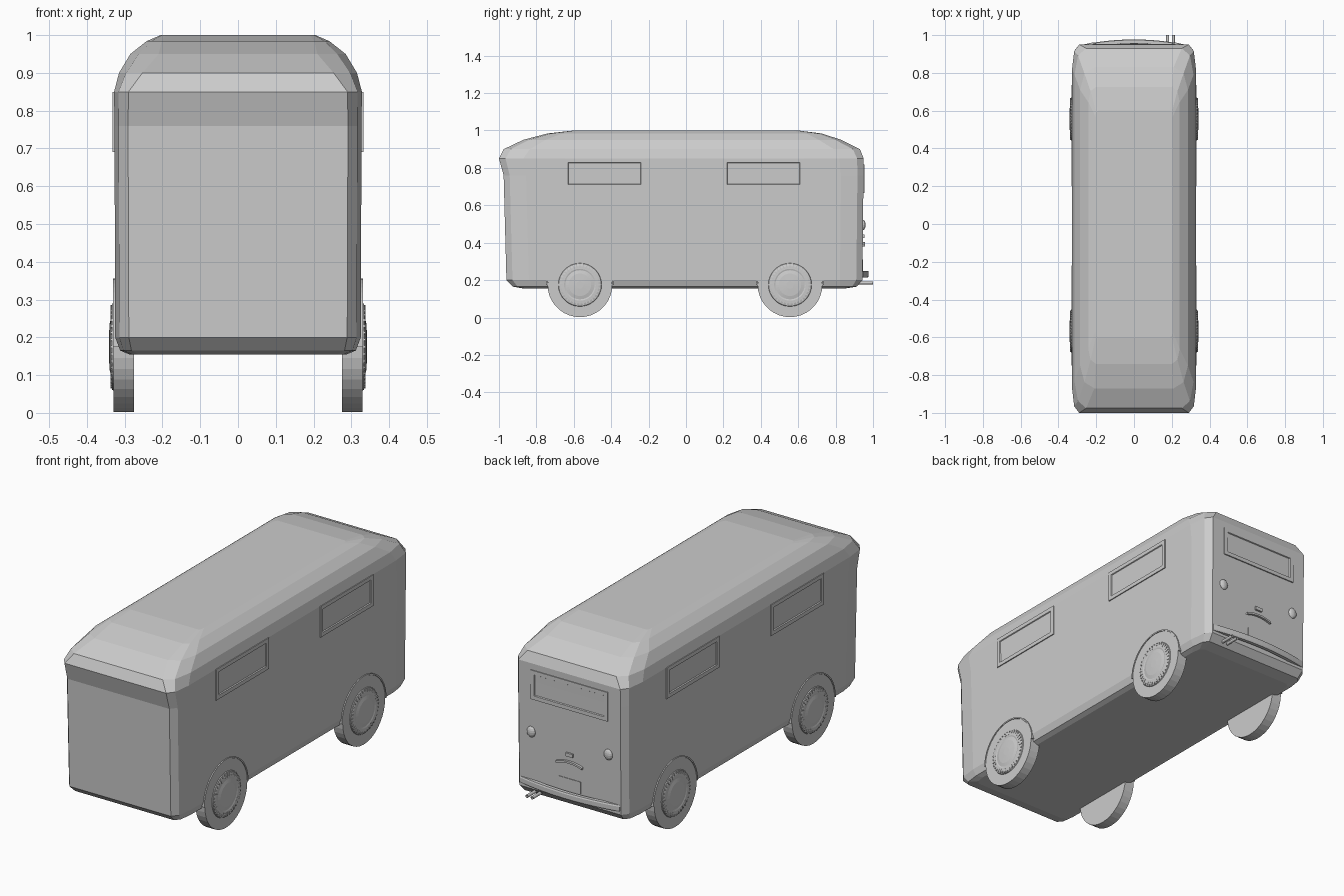
import bpy, bmesh, math
from mathutils import Matrix, Vector

if "Cube" in bpy.data.objects:
    bpy.data.objects.remove(bpy.data.objects["Cube"])


def finish(name, bm):
    bmesh.ops.recalc_face_normals(bm, faces=bm.faces)
    me = bpy.data.meshes.new(name)
    bm.to_mesh(me)
    bm.free()
    ob = bpy.data.objects.new(name, me)
    bpy.context.collection.objects.link(ob)
    return ob


def loft(name, rings, closed=False):
    """Skin a list of equal-length point rings; cap the ends unless closed."""
    bm = bmesh.new()
    vs = [[bm.verts.new(p) for p in r] for r in rings]
    n = len(vs[0])
    pairs = list(zip(vs, vs[1:] + vs[:1])) if closed else list(zip(vs, vs[1:]))
    for a, b in pairs:
        for i in range(n):
            j = (i + 1) % n
            bm.faces.new((a[i], a[j], b[j], b[i]))
    if not closed:
        bm.faces.new(vs[0])
        bm.faces.new(vs[-1])
    return finish(name, bm)


def lathe(name, profile, centre, side, n, phase=0.0):
    """Revolve (radius, x) points about the wheel axle."""
    rings = []
    for r, x in profile:
        rings.append([(side * x,
                       centre[0] + r * math.sin(2 * math.pi * (i + phase) / n),
                       centre[1] + r * math.cos(2 * math.pi * (i + phase) / n)) for i in range(n)])
    return loft(name, rings)


def box(name, c, s):
    bm = bmesh.new()
    bmesh.ops.create_cube(bm, size=1, matrix=Matrix.Translation(c) @ Matrix.Diagonal((*s, 1)))
    return finish(name, bm)


def window(name, c, s, out):
    """Slim box whose outward face has a raised frame around a sunk pane."""
    bm = bmesh.new()
    bmesh.ops.create_cube(bm, size=1, matrix=Matrix.Translation(c) @ Matrix.Diagonal((*s, 1)))
    bm.normal_update()
    out = Vector(out)
    face = max(bm.faces, key=lambda f: f.normal.dot(out))
    bmesh.ops.inset_region(bm, faces=[face], thickness=0.02, use_even_offset=True)
    bmesh.ops.inset_region(bm, faces=[face], thickness=0.003, depth=-0.005, use_even_offset=True)
    return finish(name, bm)


# Body shell: stacked rounded-rectangle layers
# (z, half width, front y, back y, corner dx, corner dy)
LAYERS = [
    (0.155, 0.288, -0.87, 0.85, 0.025, 0.06),
    (0.165, 0.312, -0.925, 0.912, 0.03, 0.09),
    (0.20, 0.325, -0.96, 0.943, 0.036, 0.12),
    (0.76, 0.327, -0.975, 0.949, 0.036, 0.12),
    (0.85, 0.328, -1.0, 0.95, 0.038, 0.13),
    (0.90, 0.315, -0.975, 0.93, 0.062, 0.14),
    (0.95, 0.285, -0.87, 0.83, 0.075, 0.12),
    (0.984, 0.242, -0.74, 0.725, 0.04, 0.08),
    (1.00, 0.205, -0.60, 0.60, 0.015, 0.03),
]


def layer(z, hx, y0, y1, dx, dy):
    right = [(hx - dx, y0), (hx - 0.3 * dx, y0 + 0.27 * dy), (hx, y0 + dy),
             (hx, y1 - dy), (hx - 0.3 * dx, y1 - 0.27 * dy), (hx - dx, y1)]
    return [(x, y, z) for x, y in right] + [(-x, y, z) for x, y in reversed(right)]


loft("body", [layer(*l) for l in LAYERS])

# Wheels, hubcaps, hub ridges and arch lips
WZ = 0.175
for side, sn in ((1, "right"), (-1, "left")):
    for wy, wn in ((-0.567, "front"), (0.556, "rear")):
        tag = f"{wn}_{sn}"
        lathe(f"tyre_{tag}", [(0.173, 0.275), (0.173, 0.329)], (wy, WZ), side, 36)
        lathe(f"hubcap_{tag}", [(0.118, 0.325), (0.114, 0.333), (0.10, 0.337), (0.085, 0.338),
                                (0.078, 0.336), (0.06, 0.340), (0.02, 0.342)], (wy, WZ), side, 32)
        bm = bmesh.new()
        for i in range(36):
            a = Matrix.Rotation(2 * math.pi * i / 36, 4, 'X')
            bmesh.ops.create_cube(bm, size=1, matrix=Matrix.Translation((side * 0.334, wy, WZ)) @ a
                                  @ Matrix.Translation((0, 0, 0.1)) @ Matrix.Diagonal((0.008, 0.006, 0.02, 1)))
        finish(f"hub_ridges_{tag}", bm)
        rings = []
        for i in range(25):
            t = math.pi * i / 24
            rings.append([(side * x, wy + r * math.cos(t), WZ + r * math.sin(t))
                          for r, x in ((0.174, 0.31), (0.181, 0.31), (0.181, 0.331), (0.174, 0.331))])
        loft(f"arch_lip_{tag}", rings)
    # Side windows
    for cy, wn in ((-0.435, "front"), (0.415, "rear")):
        window(f"side_window_{wn}_{sn}", (side * 0.324, cy, 0.77), (0.016, 0.43, 0.16), (side, 0, 0))

    # Rear lamps
    bm = bmesh.new()
    bmesh.ops.create_uvsphere(bm, u_segments=16, v_segments=8, radius=1,
                              matrix=Matrix.Translation((side * 0.22, 0.946, 0.495))
                              @ Matrix.Diagonal((0.024, 0.014, 0.028, 1)))
    finish(f"rear_lamp_{sn}", bm)

# Rear window, plate and small badge block
window("rear_window", (0, 0.944, 0.742), (0.44, 0.02, 0.15), (0, 1, 0))
box("plate", (0, 0.943, 0.28), (0.125, 0.008, 0.06))
box("plate_lamp", (0, 0.947, 0.435), (0.04, 0.016, 0.018))

# Curved boot handle and bumper, swept along shallow arcs
rings = []
for i in range(9):
    t = i / 4 - 1
    x, y, z = 0.075 * t, 0.951, 0.398 - 0.014 * t * t
    rings.append([(x, y - 0.008, z - 0.005), (x, y + 0.006, z - 0.005),
                  (x, y + 0.006, z + 0.005), (x, y - 0.008, z + 0.005)])
loft("boot_handle", rings)

rings = []
for i in range(17):
    t = i / 8 - 1
    x, y = 0.285 * t, 0.977 - 0.03 * t * t
    rings.append([(x, y - 0.02, 0.215), (x, y - 0.003, 0.215), (x, y, 0.222),
                  (x, y, 0.242), (x, y - 0.003, 0.249), (x, y - 0.02, 0.249)])
loft("rear_bumper", rings)

# Twin exhaust pipes
for i, x in enumerate((0.178, 0.208)):
    rings = []
    for r, y in ((0.008, 0.90), (0.008, 1.0), (0.006, 1.0), (0.006, 0.96)):
        rings.append([(x + r * math.cos(k * math.pi / 6), y, 0.185 + r * math.sin(k * math.pi / 6))
                      for k in range(12)])
    loft(f"exhaust_pipe_{i + 1}", rings)
